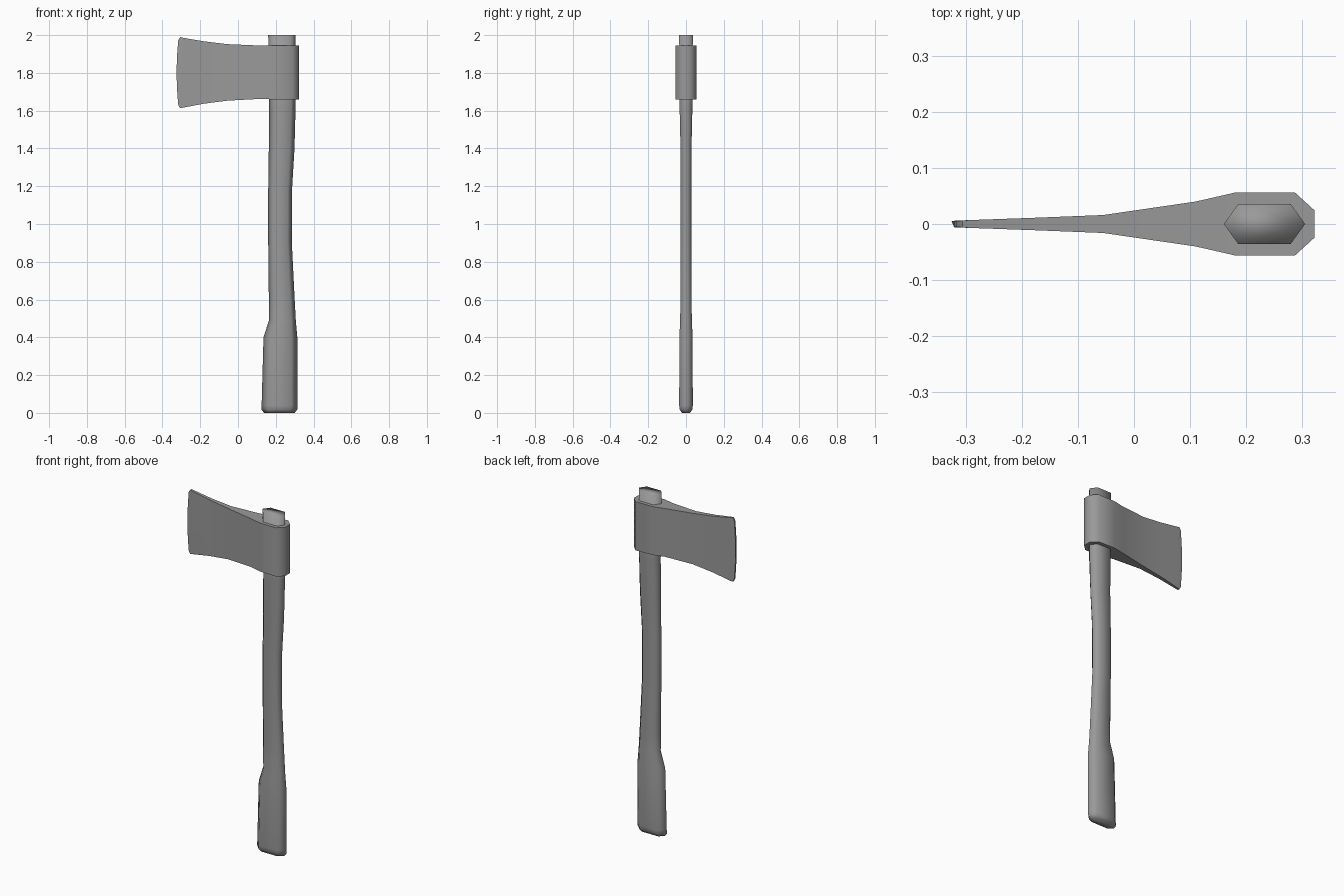
import bpy, bmesh, math

if "Cube" in bpy.data.objects:
    bpy.data.objects.remove(bpy.data.objects["Cube"])

# Dark grey finish shared by both parts
grey = bpy.data.materials.new("dark_grey")
grey.diffuse_color = (0.32, 0.32, 0.32, 1)
grey.use_nodes = True
grey.node_tree.nodes["Principled BSDF"].inputs["Base Color"].default_value = grey.diffuse_color


def loft(name, rings, angle):
    """Skin a list of equal-length point rings and cap both ends."""
    bm = bmesh.new()
    vs = [[bm.verts.new(p) for p in r] for r in rings]
    n = len(vs[0])
    for a, b in zip(vs, vs[1:]):
        for i in range(n):
            j = (i + 1) % n
            bm.faces.new((a[i], a[j], b[j], b[i]))
    bm.faces.new(vs[0])
    bm.faces.new(vs[-1])
    bmesh.ops.recalc_face_normals(bm, faces=bm.faces)
    me = bpy.data.meshes.new(name)
    bm.to_mesh(me)
    bm.free()
    me.materials.append(grey)
    ob = bpy.data.objects.new(name, me)
    bpy.context.collection.objects.link(ob)
    bpy.ops.object.select_all(action='DESELECT')
    ob.select_set(True)
    bpy.context.view_layer.objects.active = ob
    bpy.ops.object.shade_smooth_by_angle(angle=math.radians(angle))
    return ob


# Handle: six-sided sections (z, left x, right x, half thickness)
sections = [
    (0.0, 0.138, 0.300, 0.022), (0.018, 0.124, 0.314, 0.034),
    (0.04, 0.125, 0.315, 0.036), (0.40, 0.135, 0.314, 0.035),
    (0.49, 0.164, 0.306, 0.031), (0.62, 0.163, 0.299, 0.029),
    (0.90, 0.160, 0.285, 0.028), (1.18, 0.160, 0.286, 0.028),
    (1.40, 0.163, 0.299, 0.029), (1.62, 0.164, 0.305, 0.034),
    (2.0, 0.160, 0.305, 0.036),
]


def handle_ring(z, l, r, h):
    c = 0.18 * (r - l)
    return [(l, 0, z), (l + c, -h, z), (r - c, -h, z),
            (r, 0, z), (r - c, h, z), (l + c, h, z)]


loft("handle", [handle_ring(*s) for s in sections], 120)

# Axe head: sections along x (x, bottom z, top z, half thickness, edge bow)
stations = [
    (-0.325, 1.628, 1.974, 0.005, 0.009), (-0.318, 1.613, 1.989, 0.006, 0.012),
    (-0.292, 1.616, 1.986, 0.007, 0.0), (-0.18, 1.637, 1.967, 0.011, 0.0),
    (-0.055, 1.653, 1.952, 0.016, 0.0), (0.11, 1.662, 1.945, 0.040, 0.0),
    (0.18, 1.660, 1.944, 0.056, 0.0), (0.287, 1.658, 1.944, 0.056, 0.0),
    (0.322, 1.658, 1.944, 0.024, 0.0),
]
ROWS = 6


def head_ring(x, lo, hi, h, bow):
    side = []
    for i in range(ROWS + 1):
        t = 2 * i / ROWS - 1
        side.append((x + bow * t * t, lo + (hi - lo) * i / ROWS))
    return ([(px, -h, z) for px, z in side]
            + [(px, h, z) for px, z in reversed(side)])


loft("axe_head", [head_ring(*s) for s in stations], 65)
